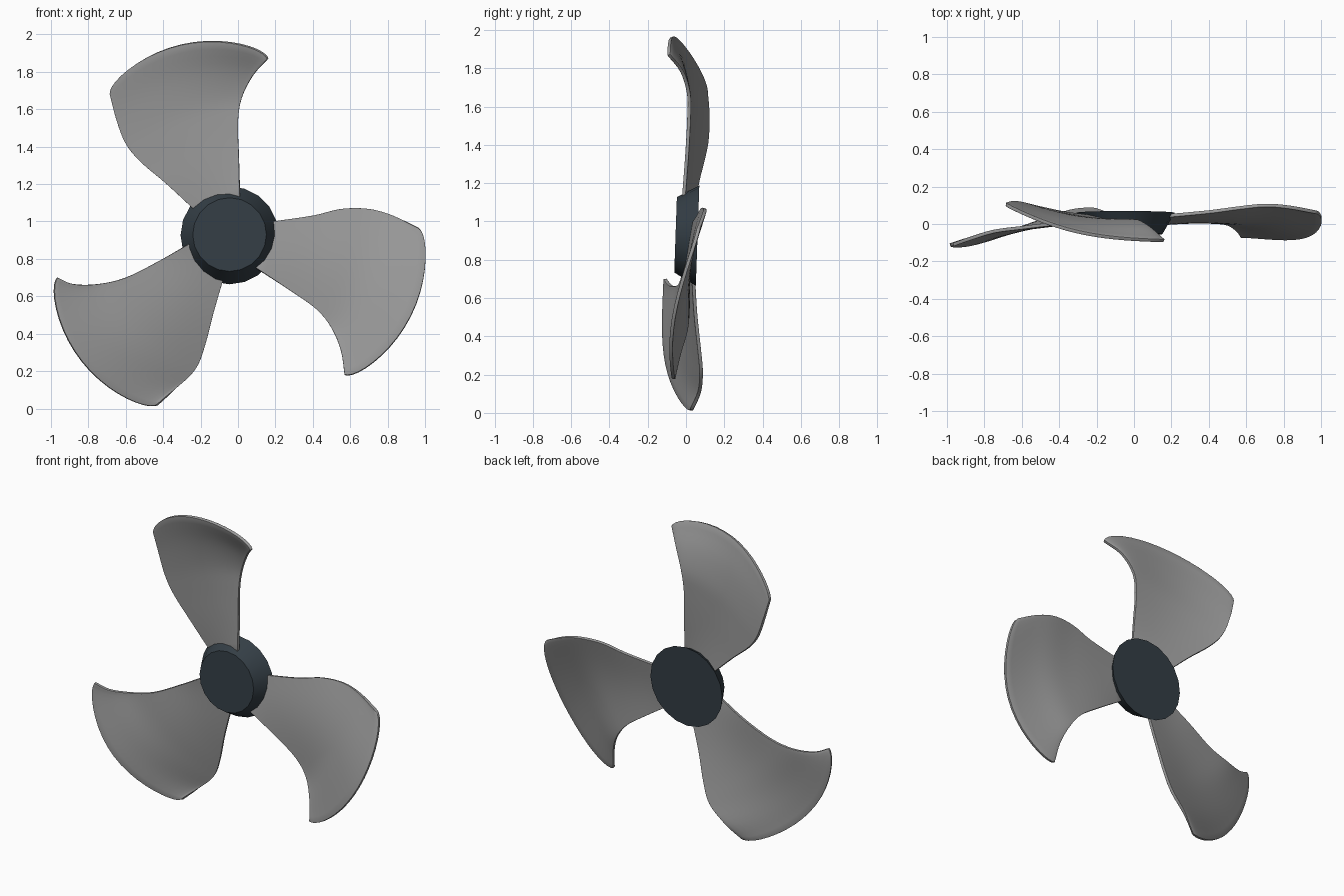
import bpy, bmesh, math
from mathutils import Vector, Matrix

cube = bpy.data.objects.get("Cube")
if cube:
    bpy.data.objects.remove(cube, do_unlink=True)


def make_material(name, color):
    mat = bpy.data.materials.new(name)
    mat.use_nodes = True
    mat.diffuse_color = (*color, 1)
    mat.node_tree.nodes["Principled BSDF"].inputs["Base Color"].default_value = (*color, 1)
    return mat


grey = make_material("blade grey", (0.32, 0.32, 0.32))
slate = make_material("hub slate", (0.034, 0.048, 0.06))


def add_object(name, bm, mat):
    bmesh.ops.recalc_face_normals(bm, faces=bm.faces[:])
    mesh = bpy.data.meshes.new(name)
    bm.to_mesh(mesh)
    bm.free()
    mesh.materials.append(mat)
    obj = bpy.data.objects.new(name, mesh)
    bpy.context.collection.objects.link(obj)
    return obj


def shade_smooth(obj, degrees):
    bpy.ops.object.select_all(action="DESELECT")
    obj.select_set(True)
    bpy.context.view_layer.objects.active = obj
    bpy.ops.object.shade_smooth_by_angle(angle=math.radians(degrees))


def spline(points, t):
    """Smooth curve through evenly spaced points, t from 0 to 1."""
    last = len(points) - 1
    i = min(int(t * last), last - 1)
    f = t * last - i
    b, c = points[i], points[i + 1]
    a = points[i - 1] if i else b * 2 - c
    d = points[i + 2] if i + 2 <= last else c * 2 - b
    return (b * 2 + (c - a) * f + (a * 2 - b * 5 + c * 4 - d) * f**2
            + (b * 3 - a - c * 3 + d) * f**3) / 2


def make_blade(name, leading, trailing, camber, rows=20, cols=20):
    """Loft between two edge curves, with a rounded tip and a scooped section."""
    edges = []
    for points in (leading, trailing):
        points = [Vector(p) for p in points]
        # run the root a little way into the hub
        points[0] += (points[0] - points[1]).normalized() * 0.03
        edges.append(points)
    bm = bmesh.new()
    grid = []
    for r in range(rows + 1):
        t = r / rows
        a, b = spline(edges[0], t), spline(edges[1], t)
        chord = b - a
        outward = Vector((chord.z, 0, -chord.x)).normalized()
        line = []
        for c in range(cols + 1):
            u = (1 - math.cos(math.pi * c / cols)) / 2
            arc = math.sin(math.pi * u)
            p = a + chord * u + outward * (0.175 * t**2 * max(arc, 0)**0.6)
            p.y -= camber * t * arc
            line.append(bm.verts.new(p))
        grid.append(line)
    for low, high in zip(grid, grid[1:]):
        for c in range(cols):
            bm.faces.new((low[c], low[c + 1], high[c + 1], high[c]))
    obj = add_object(name, bm, grey)
    solid = obj.modifiers.new("thickness", "SOLIDIFY")
    solid.thickness = 0.018
    solid.offset = 0
    bevel = obj.modifiers.new("soft edge", "BEVEL")
    bevel.width = 0.006
    bevel.segments = 2
    bevel.limit_method = "ANGLE"
    bevel.angle_limit = math.radians(50)
    shade_smooth(obj, 40)


# Hub: a shallow cone frustum, narrow end to the front
bm = bmesh.new()
bmesh.ops.create_cone(bm, cap_ends=True, segments=20, radius1=0.197, radius2=0.262, depth=0.115,
                      matrix=Matrix.Translation((-0.045, 0.003, 0.928))
                      @ Matrix.Rotation(math.radians(-92), 4, "X"))
shade_smooth(add_object("hub", bm, slate), 30)

# Blades: edge curves from root to tip
make_blade("upper_blade",
           [(0.01, -0.01, 1.155), (0.005, 0.005, 1.35), (0, 0.015, 1.53),
            (0.02, 0.015, 1.66), (0.08, -0.02, 1.78), (0.16, -0.09, 1.87)],
           [(-0.24, 0.04, 1.07), (-0.38, 0.06, 1.2), (-0.52, 0.09, 1.32),
            (-0.6, 0.11, 1.42), (-0.65, 0.115, 1.55), (-0.685, 0.105, 1.68)], 0.05)
make_blade("left_blade",
           [(0.12, 0, 0.735), (0.28, 0.01, 0.63), (0.42, 0.01, 0.53),
            (0.5, 0, 0.43), (0.55, -0.035, 0.31), (0.57, -0.065, 0.18)],
           [(0.19, 0.045, 1), (0.4, 0.065, 1.03), (0.55, 0.085, 1.065),
            (0.7, 0.1, 1.065), (0.83, 0.09, 1.03), (0.965, 0.065, 0.965)], 0.065)
make_blade("right_blade",
           [(-0.28, 0, 0.87), (-0.42, 0, 0.79), (-0.6, -0.02, 0.7),
            (-0.75, -0.04, 0.665), (-0.88, -0.08, 0.665), (-0.965, -0.11, 0.7)],
           [(-0.08, 0.04, 0.69), (-0.13, 0.05, 0.52), (-0.18, 0.07, 0.33),
            (-0.23, 0.08, 0.21), (-0.33, 0.07, 0.11), (-0.43, 0.03, 0.02)], 0.06)
